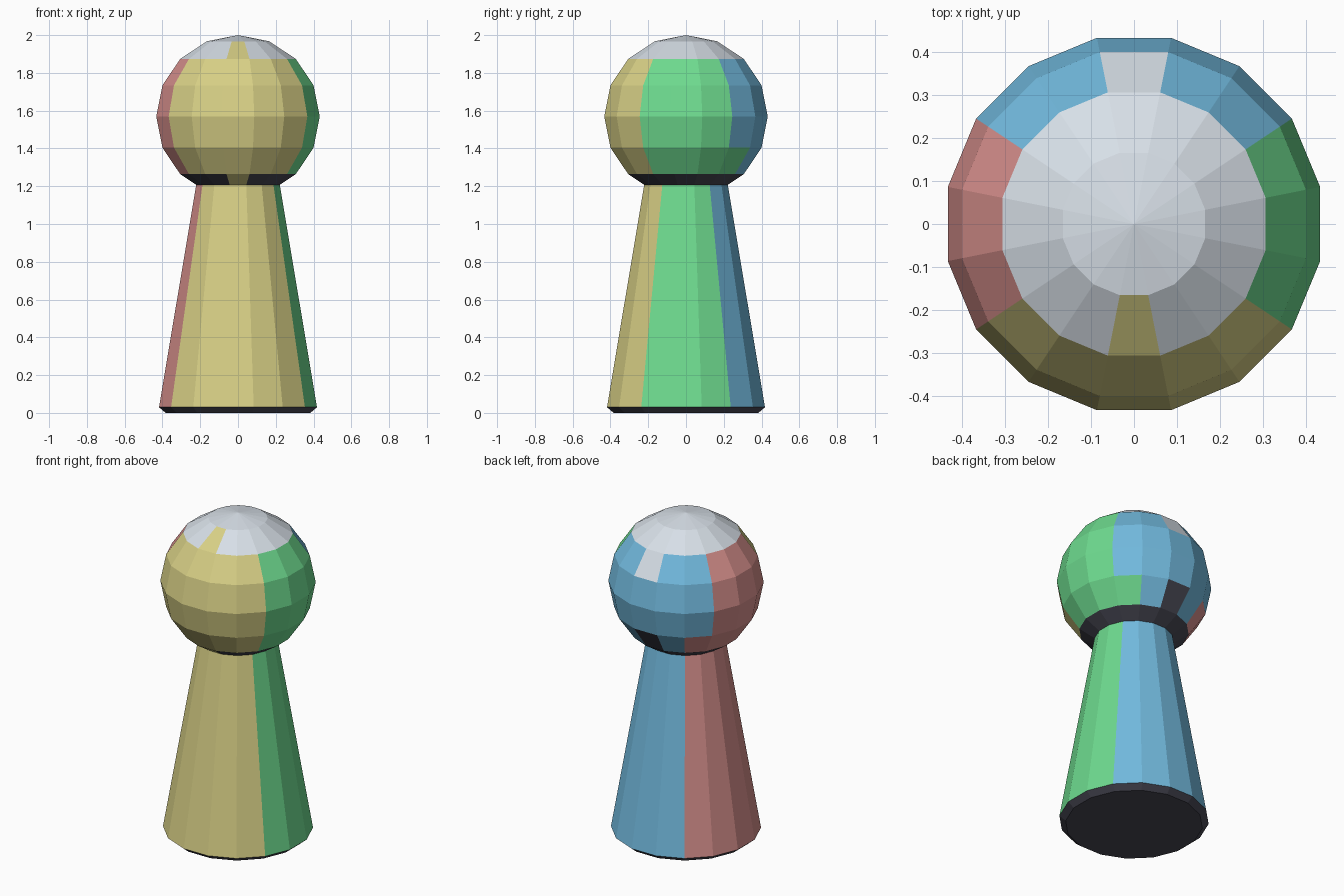
import bpy, bmesh, math

if "Cube" in bpy.data.objects:
    bpy.data.objects.remove(bpy.data.objects["Cube"])

SIDES = 16
STEP = 2 * math.pi / SIDES
APOTHEM = math.cos(STEP / 2)


def material(name, rgb):
    m = bpy.data.materials.new(name)
    lin = [((c / 255 + 0.055) / 1.055) ** 2.4 for c in rgb]
    m.diffuse_color = (*lin, 1)
    m.use_nodes = True
    m.node_tree.nodes["Principled BSDF"].inputs["Base Color"].default_value = m.diffuse_color
    return m


MATS = [material("yellow", (216, 208, 134)), material("green", (110, 219, 143)),
        material("blue", (114, 186, 222)), material("red", (216, 144, 141)),
        material("pale_grey", (216, 224, 232)), material("charcoal", (72, 72, 84))]
YELLOW, GREEN, BLUE, RED, PALE, DARK = range(6)


def side_colour(s):
    """Sector 0 faces +x, 4 faces +y (back), 8 faces -x, 12 faces -y (front)."""
    if s in (15, 0, 1):
        return GREEN
    if s in (7, 8, 9):
        return RED
    return BLUE if s < 8 else YELLOW


def lathe(name, profile, colour):
    """Turn (apothem, z) points from bottom to top; colour(ring, sector) picks the material."""
    bm = bmesh.new()
    rings = []
    for r, z in profile:
        if r < 1e-5:
            rings.append([bm.verts.new((0, 0, z))] * SIDES)
        else:
            rv = r / APOTHEM
            rings.append([bm.verts.new((rv * math.cos((s - 0.5) * STEP),
                                        rv * math.sin((s - 0.5) * STEP), z))
                          for s in range(SIDES)])
    for i in range(len(rings) - 1):
        lo, hi = rings[i], rings[i + 1]
        for s in range(SIDES):
            t = (s + 1) % SIDES
            corners = list(dict.fromkeys([lo[s], lo[t], hi[t], hi[s]]))
            bm.faces.new(corners).material_index = colour(i, s)
    bmesh.ops.recalc_face_normals(bm, faces=bm.faces)
    me = bpy.data.meshes.new(name)
    bm.to_mesh(me)
    bm.free()
    for m in MATS:
        me.materials.append(m)
    ob = bpy.data.objects.new(name, me)
    bpy.context.collection.objects.link(ob)
    return ob


# Tapered body with a bevelled dark foot; one back-left panel is red
def body_colour(ring, s):
    if ring < 2:
        return DARK
    return RED if s == 6 else side_colour(s)


lathe("body", [(0, 0), (0.383, 0), (0.418, 0.03), (0.215, 1.245)], body_colour)


# Ball head: eight latitude rings, pale crown, dark underside, a few odd panels
ODD = {(1, 12): YELLOW, (2, 2): GREEN, (2, 4): DARK, (2, 6): RED,
       (5, 4): PALE, (6, 12): YELLOW}


def head_colour(ring, s):
    if (ring, s) in ODD:
        return ODD[ring, s]
    if ring < 2:
        return DARK
    return PALE if ring > 5 else side_colour(s)


R, CZ = 0.431, 1.569
lathe("head", [(0.433 * math.sin(math.pi * k / 8), CZ - R * math.cos(math.pi * k / 8))
               for k in range(9)], head_colour)
